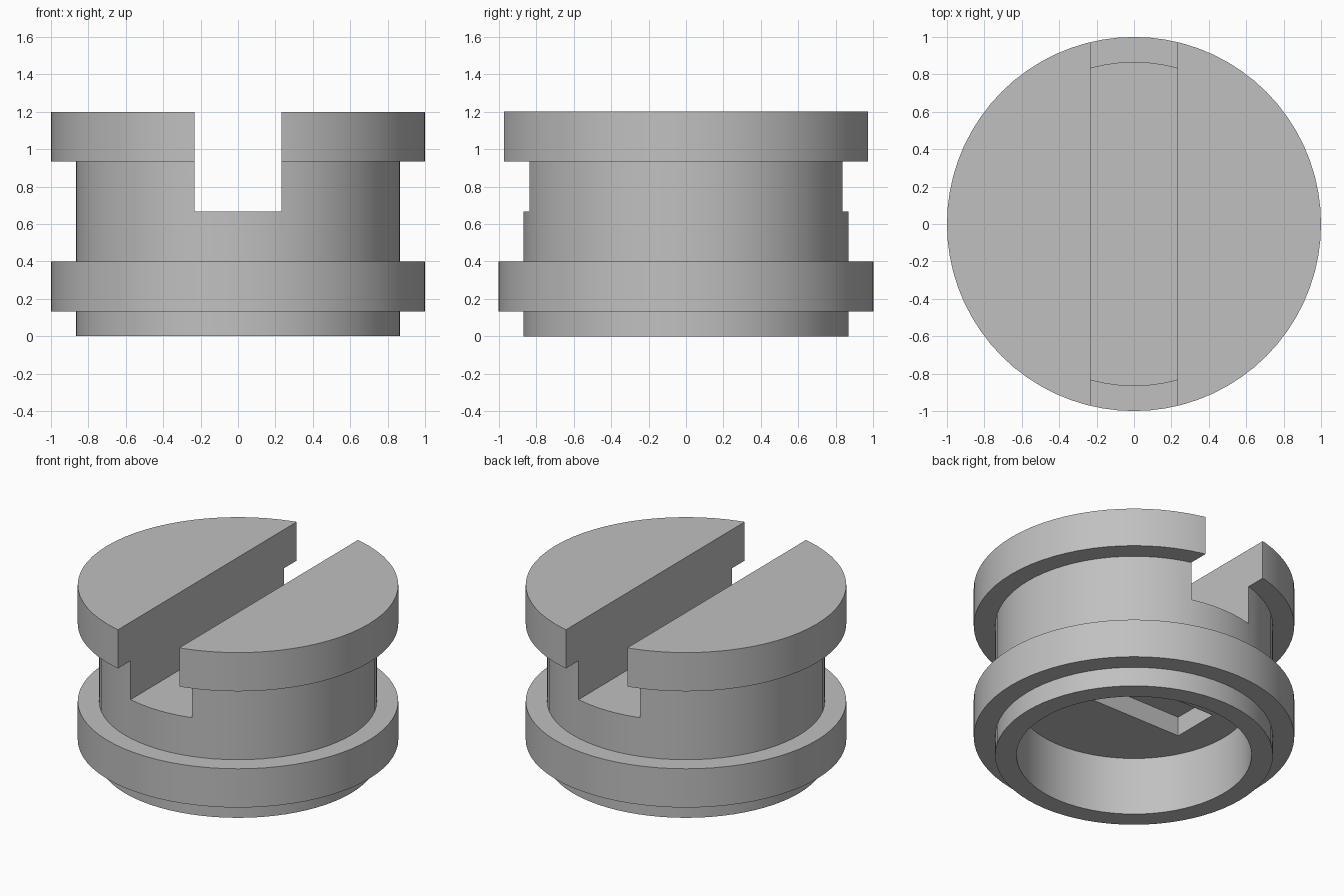
import bpy, bmesh
from math import tau, radians
from mathutils import Vector

cube = bpy.data.objects.get("Cube")
if cube:
    bpy.data.objects.remove(cube, do_unlink=True)

UNIT = 1 / 15  # the design grid: the outer radius is 15 units


def make_material(name, color):
    mat = bpy.data.materials.new(name)
    mat.use_nodes = True
    mat.diffuse_color = color
    mat.node_tree.nodes["Principled BSDF"].inputs["Base Color"].default_value = color
    return mat


def add_object(name, bm):
    mesh = bpy.data.meshes.new(name)
    bm.to_mesh(mesh)
    bm.free()
    obj = bpy.data.objects.new(name, mesh)
    bpy.context.collection.objects.link(obj)
    return obj


def lathe(name, profile, steps=72):
    """Revolve a (radius, height) profile around the z axis."""
    bm = bmesh.new()
    verts = [bm.verts.new((r * UNIT, 0, z * UNIT)) for r, z in profile]
    edges = [bm.edges.new(pair) for pair in zip(verts, verts[1:])]
    bmesh.ops.spin(bm, geom=verts + edges, cent=(0, 0, 0), axis=(0, 0, 1),
                   angle=tau, steps=steps, use_merge=True)
    bmesh.ops.remove_doubles(bm, verts=bm.verts, dist=1e-4)
    bmesh.ops.recalc_face_normals(bm, faces=bm.faces)
    return add_object(name, bm)


def cut_box(target, name, low, high):
    """Subtract a box, given by two opposite corners, from the target."""
    low, high = Vector(low) * UNIT, Vector(high) * UNIT
    bm = bmesh.new()
    bmesh.ops.create_cube(bm, size=1)
    bmesh.ops.scale(bm, vec=high - low, verts=bm.verts)
    bmesh.ops.translate(bm, vec=(low + high) / 2, verts=bm.verts)
    cutter = add_object(name, bm)
    cutter.hide_render = True
    mod = target.modifiers.new(name, 'BOOLEAN')
    mod.operation = 'DIFFERENCE'
    mod.solver = 'EXACT'
    mod.object = cutter
    bpy.context.view_layer.objects.active = target
    bpy.ops.object.modifier_apply(modifier=mod.name)
    bpy.data.objects.remove(cutter, do_unlink=True)


# Flanged body with a hollow underside
body = lathe("flanged_plug", [
    (0, 6), (11, 6), (11, 0), (13, 0),      # bore and bottom rim
    (13, 2), (15, 2), (15, 6), (13, 6),     # lower flange
    (13, 14), (15, 14), (15, 18), (0, 18),  # neck and head
])

# Open slot across the head, and pocket in the ceiling of the bore
cut_box(body, "head_slot", (-3.5, -20, 10), (3.5, 20, 22))
cut_box(body, "bore_pocket", (-7.5, -2.5, 4), (7.5, 2.5, 8))

# One plain grey finish, smooth round walls and sharp rims
body.data.materials.clear()
body.data.materials.append(make_material("plain grey", (0.53, 0.53, 0.53, 1)))
bpy.ops.object.select_all(action='DESELECT')
body.select_set(True)
bpy.context.view_layer.objects.active = body
bpy.ops.object.shade_smooth_by_angle(angle=radians(30))
